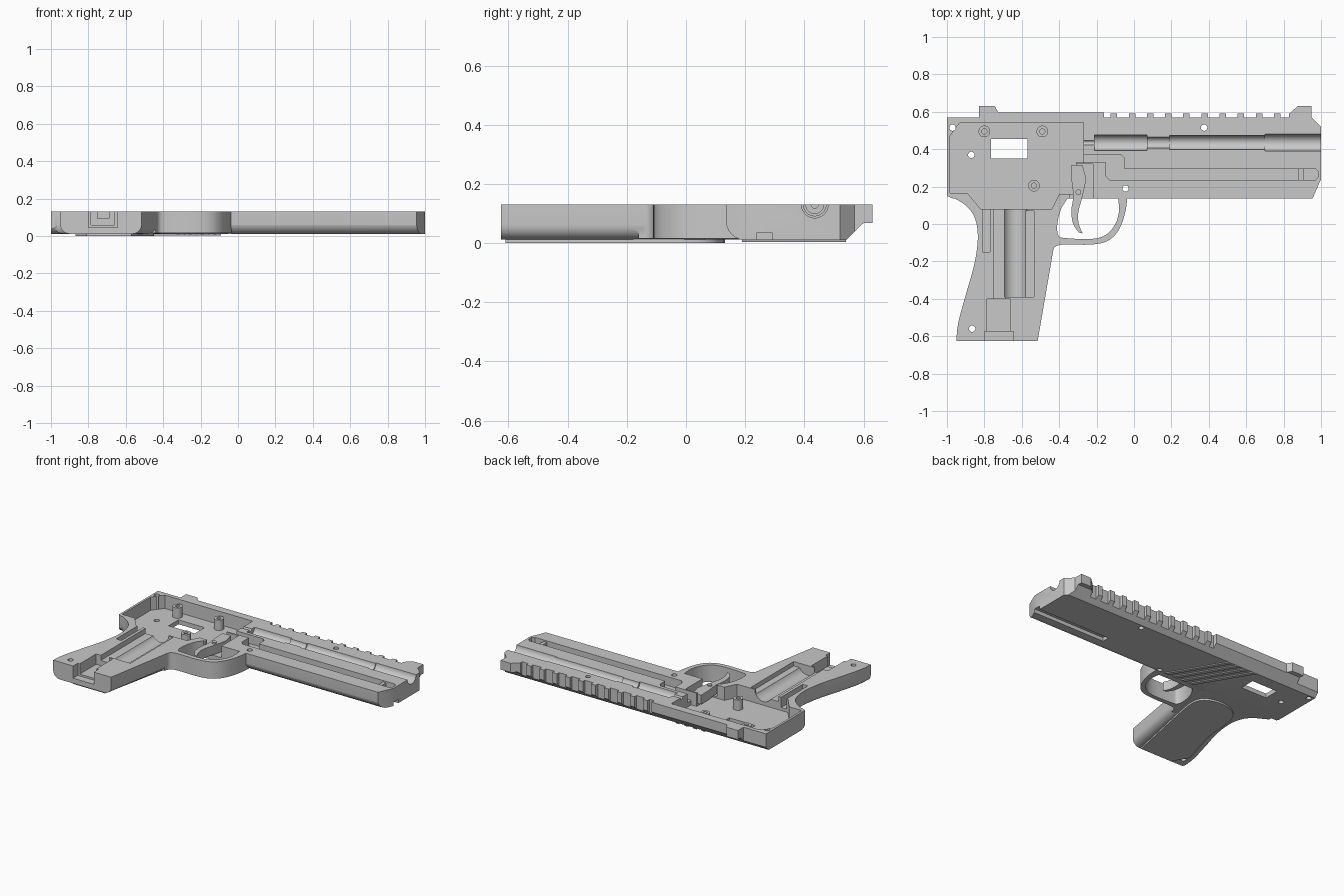
import bpy, bmesh, math
from mathutils import Matrix, Vector
from mathutils.geometry import interpolate_bezier

if "Cube" in bpy.data.objects:
    bpy.data.objects.remove(bpy.data.objects["Cube"])

grey = bpy.data.materials.new("shell grey")
grey.use_nodes = True
colour = (0.58, 0.58, 0.58, 1)
grey.diffuse_color = colour
grey.node_tree.nodes["Principled BSDF"].inputs["Base Color"].default_value = colour

TOP = 0.13      # parting plane
OVER = 0.2      # cutters reach above it


def finish(name, bm):
    bmesh.ops.recalc_face_normals(bm, faces=bm.faces)
    mesh = bpy.data.meshes.new(name)
    bm.to_mesh(mesh)
    bm.free()
    mesh.materials.append(grey)
    ob = bpy.data.objects.new(name, mesh)
    bpy.context.collection.objects.link(ob)
    return ob


def loft(name, rings):
    """Closed solid through rings of equal point count."""
    bm = bmesh.new()
    rows = [[bm.verts.new(p) for p in ring] for ring in rings]
    n = len(rows[0])
    for a, b in zip(rows, rows[1:]):
        for i in range(n):
            j = (i + 1) % n
            bm.faces.new((a[i], a[j], b[j], b[i]))
    bm.faces.new(rows[0])
    bm.faces.new(rows[-1])
    if len(rows) > 2:
        bmesh.ops.triangulate(bm, faces=bm.faces)
    return finish(name, bm)


def prism(name, pts, lo, hi):
    return loft(name, [[(x, y, z) for x, y in pts] for z in (lo, hi)])


def box(name, x0, x1, y0, y1, z0, z1=OVER):
    return prism(name, [(x0, y0), (x1, y0), (x1, y1), (x0, y1)], z0, z1)


def rod(name, start, end, r, sides=32):
    a, b = Vector(start), Vector(end)
    bm = bmesh.new()
    turn = (b - a).to_track_quat('Z', 'Y').to_matrix().to_4x4()
    bmesh.ops.create_cone(bm, cap_ends=True, segments=sides, radius1=r, radius2=r,
                          depth=(b - a).length,
                          matrix=Matrix.Translation((a + b) / 2) @ turn)
    return finish(name, bm)


def curve(pts, steps=5):
    """Smooth open path through the points."""
    p = [Vector((x, y, 0)) for x, y in pts]
    p = [p[0]] + p + [p[-1]]
    out = []
    for i in range(1, len(p) - 2):
        h1 = p[i] + (p[i + 1] - p[i - 1]) / 6
        h2 = p[i + 1] - (p[i + 2] - p[i]) / 6
        out += interpolate_bezier(p[i], h1, h2, p[i + 1], steps)[:-1]
    return [(v.x, v.y) for v in out + [p[-1]]]


def volume(mesh):
    bm = bmesh.new()
    bm.from_mesh(mesh)
    v = bm.calc_volume(signed=True)
    bm.free()
    return v


def combine(target, tool, op='DIFFERENCE'):
    """Apply a boolean, taking the first solver that gives a sound solid."""
    before, extra = volume(target.data), volume(tool.data)
    low = before * (0.999 if op == 'UNION' else 0.5)
    high = before * 1.001 + (extra if op == 'UNION' else 0)
    for solver in ('EXACT', 'MANIFOLD', 'FLOAT'):
        mod = target.modifiers.new("combine", 'BOOLEAN')
        mod.operation, mod.solver, mod.object = op, solver, tool
        bpy.context.view_layer.update()
        graph = bpy.context.evaluated_depsgraph_get()
        mesh = bpy.data.meshes.new_from_object(target.evaluated_get(graph))
        target.modifiers.clear()
        if low < volume(mesh) < high:
            target.data = mesh
            break
    bpy.data.objects.remove(tool)


def soften(ob):
    bpy.ops.object.select_all(action='DESELECT')
    ob.select_set(True)
    bpy.context.view_layer.objects.active = ob
    bpy.ops.object.shade_smooth_by_angle(angle=math.radians(30))


def quarter(r):
    """Quarter round: inset from the side, height above the floor."""
    return [(r - r * math.cos(t * math.pi / 12), r - r * math.sin(t * math.pi / 12))
            for t in range(7)]


# Upper body: side outline with sights and toothed rail
outline = [(-1, 0.15), (-1, 0.57), (-0.83, 0.57), (-0.83, 0.63), (-0.745, 0.63),
           (-0.725, 0.597), (-0.16, 0.597), (-0.16, 0.57)]
for i in range(10):
    x = -0.125 + i * 0.097
    outline += [(x, 0.57), (x, 0.592), (x + 0.035, 0.592), (x + 0.035, 0.57)]
outline += [(0.83, 0.57), (0.83, 0.59), (0.875, 0.63), (0.95, 0.63), (0.95, 0.57),
            (1, 0.52), (1, 0.24), (0.955, 0.137), (-0.97, 0.137)]
shell = prism("shell_half", outline, 0.01, TOP)

# Rounded lower edge, chamfered upper edge
low_edge = [(0.1, -0.05), (0.1, 0.075)] + [(0.135 + a, 0.01 + b) for a, b in quarter(0.065)]
low_edge += [(0.2, -0.05)]
high_edge = [(0.53, 0.0), (0.6, 0.068), (0.7, 0.068), (0.7, 0.0)]
for edge in (low_edge, high_edge):
    combine(shell, loft("edge", [[(x, y, z) for y, z in edge] for x in (-1.1, 1.1)]))

# Grip: rounded section swept up the back curve
rings = []
for xl, y in curve([(-0.95, -0.625), (-0.94, -0.53), (-0.9, -0.38), (-0.855, -0.22),
                    (-0.835, -0.08), (-0.85, 0.03), (-0.9, 0.1), (-0.985, 0.15)]) + [(-0.985, 0.25)]:
    xr = -0.515 + 0.172 * (y + 0.625)
    left = [(xl + a, y, 0.012 + b) for a, b in quarter(0.05)]
    right = [(xr - a, y, 0.012 + b) for a, b in reversed(quarter(0.05))]
    rings.append([(xl, y, TOP)] + left + right + [(xr, y, TOP)])
combine(shell, loft("grip", rings), 'UNION')

# Trigger guard loop
loop = curve([(-0.035, 0.16), (-0.045, 0.07), (-0.08, -0.03), (-0.14, -0.09),
              (-0.23, -0.11), (-0.38, -0.11), (-0.425, -0.125), (-0.44, -0.16)])
guard = loop + [(-0.5, -0.16), (-0.5, 0.22), (-0.035, 0.22)]
combine(shell, prism("guard", guard, 0.016, TOP), 'UNION')
hole = curve([(-0.355, 0.137), (-0.39, 0.08), (-0.41, 0.0), (-0.405, -0.06), (-0.37, -0.075),
              (-0.23, -0.08), (-0.15, -0.058), (-0.1, 0.0), (-0.08, 0.07), (-0.085, 0.137)])
combine(shell, prism("guard_hole", hole, -0.1, OVER))

# Rear compartment
room = [(-0.985, 0.165), (-0.89, 0.165), (-0.82, 0.08), (-0.44, 0.08), (-0.4, 0.16),
        (-0.31, 0.16), (-0.31, 0.33), (-0.27, 0.33), (-0.27, 0.543), (-0.93, 0.543), (-0.985, 0.47)]
combine(shell, prism("compartment", room, 0.04, OVER))

# Stepped bore channel
for x0, x1, r in [(-0.3, -0.2, 0.012), (-0.21, 0.07, 0.042), (0.06, 0.2, 0.03),
                  (0.19, 0.71, 0.038), (0.7, 1.1, 0.045)]:
    combine(shell, rod("bore", (x0, 0.435, TOP), (x1, 0.435, TOP), r))

# Linkage channel and trigger pocket
link = [(-0.28, 0.37), (-0.07, 0.37), (-0.05, 0.35), (-0.05, 0.295), (0.97, 0.295),
        (0.985, 0.28), (0.985, 0.25), (0.97, 0.235), (-0.13, 0.235), (-0.15, 0.255),
        (-0.15, 0.33), (-0.28, 0.33)]
combine(shell, prism("linkage", link, 0.07, OVER))
combine(shell, box("trigger_pocket", -0.345, -0.22, 0.1, 0.32, 0.05))

# Grip recesses
combine(shell, rod("cell", (-0.637, -0.39, TOP), (-0.637, 0.1, TOP), 0.065))
for x0, x1, y0, y1, z in [(-0.61, -0.535, -0.39, 0.07, 0.1), (-0.75, -0.69, -0.41, 0.09, 0.095),
                          (-0.81, -0.77, -0.15, 0.09, 0.06), (-0.785, -0.66, -0.59, -0.4, 0.06),
                          (-0.8, -0.645, -0.7, -0.575, 0.047)]:
    combine(shell, box("recess", x0, x1, y0, y1, z))

# Side window, screw holes and outer groove
combine(shell, box("window", -0.765, -0.57, 0.35, 0.455, -0.1))
for x, y in [(-0.97, 0.515), (-0.87, 0.37), (0.375, 0.515), (-0.045, 0.19), (-0.865, -0.56)]:
    combine(shell, rod("screw_hole", (x, y, -0.1), (x, y, OVER), 0.017, 20))
combine(shell, box("outer_groove", 0.45, 1.1, 0.24, 0.29, -0.1, 0.035))
soften(shell)

# Screw bosses
for i, (x, y) in enumerate([(-0.8, 0.495), (-0.49, 0.495), (-0.535, 0.205)]):
    boss = rod("screw_boss_%d" % i, (x, y, 0.03), (x, y, 0.11), 0.031)
    combine(boss, rod("bore", (x, y, 0.06), (x, y, OVER), 0.014, 16))
    soften(boss)

# Trigger, its pivot and the linkage tab
front = curve([(-0.255, 0.24), (-0.275, 0.15), (-0.298, 0.06), (-0.295, 0.0), (-0.275, -0.05)])
rear = curve([(-0.295, -0.045), (-0.325, 0.0), (-0.335, 0.07), (-0.325, 0.15), (-0.335, 0.24)])
trigger = prism("trigger", front + rear + [(-0.335, 0.315), (-0.275, 0.315)], 0.055, 0.118)
soften(trigger)
soften(rod("trigger_pivot", (-0.297, 0.17, 0.04), (-0.297, 0.17, 0.127), 0.015, 20))
box("linkage_tab", 0.88, 0.905, 0.235, 0.295, 0.06, 0.12)

# Raised grip panel and slanted ridges on the outer side
panel = curve([(-0.87, -0.5), (-0.82, -0.33), (-0.785, -0.18), (-0.775, -0.03),
               (-0.73, 0.08), (-0.62, 0.13), (-0.5, 0.11), (-0.45, 0.03), (-0.475, -0.15)])
soften(prism("grip_panel", panel + [(-0.57, -0.61), (-0.81, -0.61)], 0.0, 0.02))
for i in range(4):
    x = -0.09 - i * 0.065
    prism("side_ridge_%d" % i, [(x, 0.19), (x - 0.21, 0.54), (x - 0.24, 0.54), (x - 0.03, 0.19)],
          0.004, 0.02)
